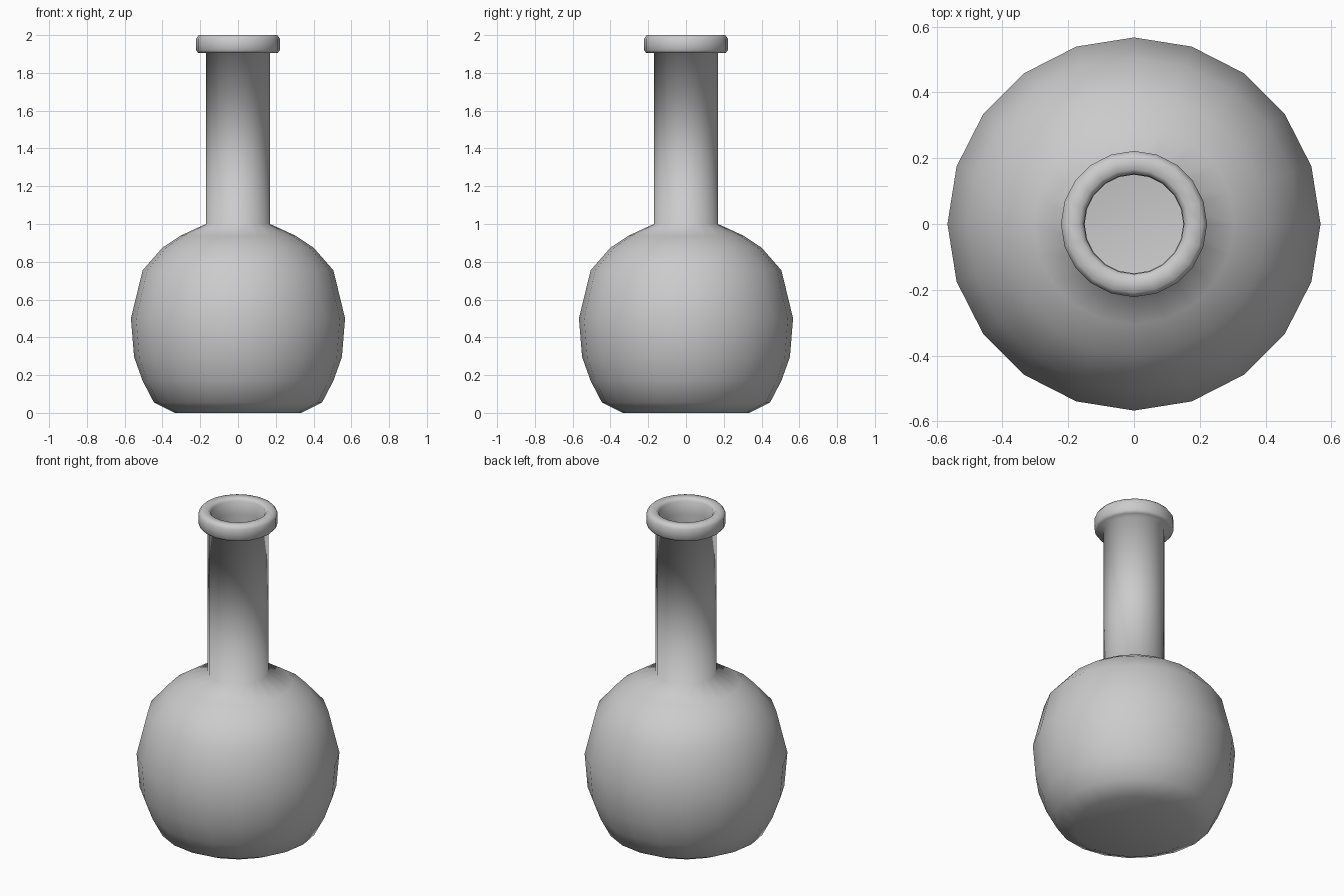
import bpy, bmesh, math

if "Cube" in bpy.data.objects:
    bpy.data.objects.remove(bpy.data.objects["Cube"])

SIDES = 20
WALL = 0.02

# Outer profile (radius, height) from base centre up to the neck
body = [(0.335, 0.0), (0.445, 0.055), (0.505, 0.17), (0.55, 0.295),
        (0.567, 0.5), (0.505, 0.755), (0.40, 0.875), (0.305, 0.938), (0.17, 1.0)]
# Rolled lip, from the neck outside over to the inside
lip = [(0.17, 1.905), (0.21, 1.905), (0.222, 1.92), (0.222, 1.98),
       (0.208, 2.0), (0.166, 2.0), (0.152, 1.985), (0.15, 1.905)]
# Inner wall follows the body, slightly smaller
inner = [(r - WALL, max(WALL, 0.5 + (z - 0.5) * 0.96)) for r, z in reversed(body)]

profile = [(0, 0)] + body + lip + inner + [(0, WALL)]


def lathe(name, points):
    bm = bmesh.new()
    verts = [bm.verts.new((r, 0, z)) for r, z in points]
    edges = [bm.edges.new(pair) for pair in zip(verts, verts[1:])]
    bmesh.ops.spin(bm, geom=verts + edges, cent=(0, 0, 0), axis=(0, 0, 1),
                   angle=math.tau, steps=SIDES, use_merge=False)
    bmesh.ops.remove_doubles(bm, verts=bm.verts, dist=0.0005)
    bmesh.ops.recalc_face_normals(bm, faces=bm.faces)
    for f in bm.faces:
        f.smooth = True
    mesh = bpy.data.meshes.new(name)
    bm.to_mesh(mesh)
    bm.free()
    obj = bpy.data.objects.new(name, mesh)
    bpy.context.collection.objects.link(obj)
    return obj


# Hollow round flask with long neck and rolled lip
lathe("flask", profile)
